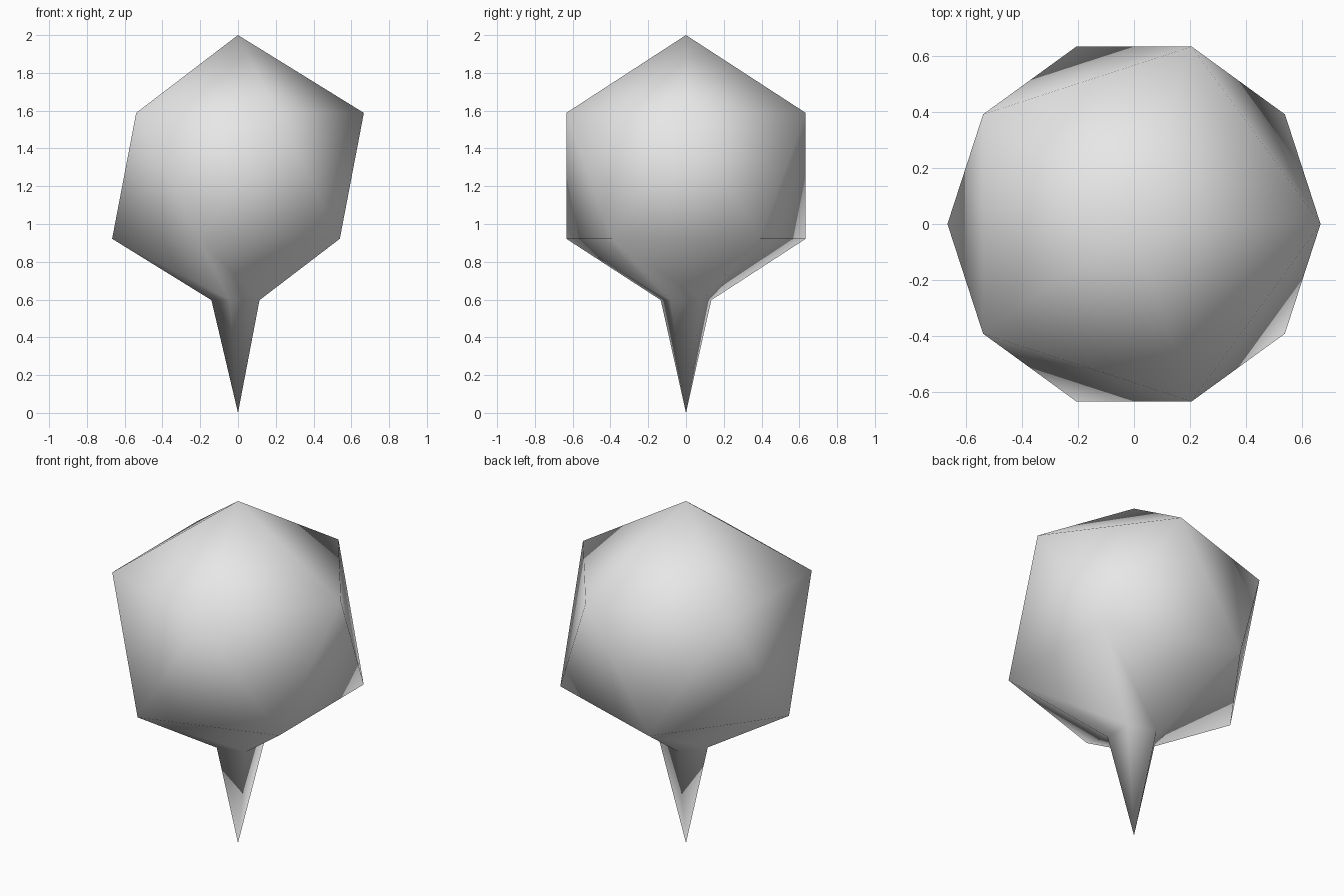
import bpy
import bmesh

cube = bpy.data.objects.get("Cube")
if cube:
    bpy.data.objects.remove(cube, do_unlink=True)

RADIUS = 0.745
CENTRE_Z = 2 - RADIUS
NECK_Z = 0.597

# Plain grey material
grey = bpy.data.materials.new("light grey")
grey.use_nodes = True
colour = (0.8, 0.8, 0.8, 1)
grey.diffuse_color = colour
grey.node_tree.nodes["Principled BSDF"].inputs["Base Color"].default_value = colour

bm = bmesh.new()

# Twenty-sided body, standing on one corner
bmesh.ops.create_icosphere(bm, subdivisions=1, radius=RADIUS)
bmesh.ops.translate(bm, verts=bm.verts, vec=(0, 0, CENTRE_Z))

# Cut off the bottom corner to leave a five-sided neck
bmesh.ops.bisect_plane(bm, geom=bm.verts[:] + bm.edges[:] + bm.faces[:],
                       plane_co=(0, 0, NECK_Z), plane_no=(0, 0, 1),
                       clear_inner=True)

# Draw the neck down to a sharp spike
neck = [e for e in bm.edges if e.is_boundary]
tip = bm.verts.new((0, 0, 0))
for edge in neck:
    bm.faces.new((*edge.verts, tip))

bmesh.ops.recalc_face_normals(bm, faces=bm.faces)
for face in bm.faces:
    face.smooth = True

mesh = bpy.data.meshes.new("spiked_body")
bm.to_mesh(mesh)
bm.free()
mesh.materials.append(grey)
body = bpy.data.objects.new("spiked_body", mesh)
bpy.context.collection.objects.link(body)
